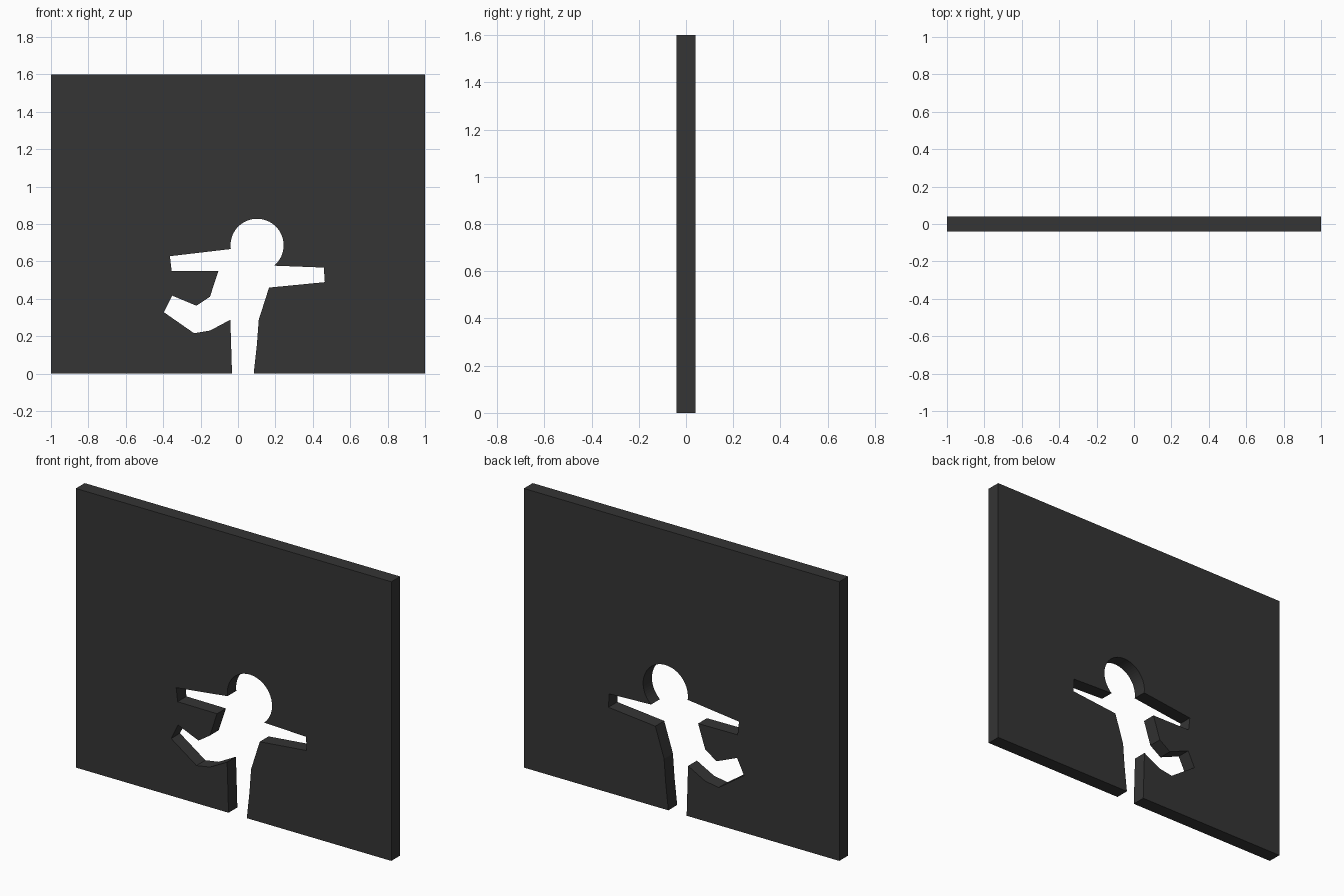
import bpy, bmesh, math

if "Cube" in bpy.data.objects:
    bpy.data.objects.remove(bpy.data.objects["Cube"])

HALF_W, HEIGHT, DEPTH = 1.0, 1.6, 0.08

# Cutout outline, from the foot up the left side to the neck
left_side = [(-0.032, 0), (-0.041, 0.288), (-0.15, 0.23), (-0.235, 0.216),
             (-0.396, 0.328), (-0.352, 0.417), (-0.222, 0.363), (-0.15, 0.411),
             (-0.105, 0.548), (-0.355, 0.55), (-0.364, 0.628)]

# Round head, left neck over the top to right neck
cx, cz, r, n = 0.102, 0.686, 0.142, 40
a0, a1 = math.radians(188), math.radians(-50)
head = [(cx + r * math.cos(a0 + (a1 - a0) * i / n),
         cz + r * math.sin(a0 + (a1 - a0) * i / n)) for i in range(n + 1)]

# Right arm, body side and standing leg
right_side = [(0.459, 0.567), (0.464, 0.489), (0.166, 0.46),
              (0.111, 0.288), (0.101, 0.155), (0.084, 0)]

# Panel border closes the outline into one profile
border = [(HALF_W, 0), (HALF_W, HEIGHT), (-HALF_W, HEIGHT), (-HALF_W, 0)]
profile = left_side + head + right_side + border

# Panel: extrude the profile through its thickness
bm = bmesh.new()
face = bm.faces.new([bm.verts.new((x, -DEPTH / 2, z)) for x, z in profile])
ext = bmesh.ops.extrude_face_region(bm, geom=[face], use_keep_orig=True)
bmesh.ops.translate(bm, vec=(0, DEPTH, 0),
                    verts=[e for e in ext["geom"] if isinstance(e, bmesh.types.BMVert)])
bmesh.ops.recalc_face_normals(bm, faces=bm.faces)
mesh = bpy.data.meshes.new("cutout_wall")
bm.to_mesh(mesh)
bm.free()
wall = bpy.data.objects.new("cutout_wall", mesh)
bpy.context.collection.objects.link(wall)

# Dark finish
mat = bpy.data.materials.new("dark_grey")
mat.diffuse_color = (0.035, 0.035, 0.035, 1)
mat.use_nodes = True
mat.node_tree.nodes["Principled BSDF"].inputs["Base Color"].default_value = mat.diffuse_color
mesh.materials.append(mat)
